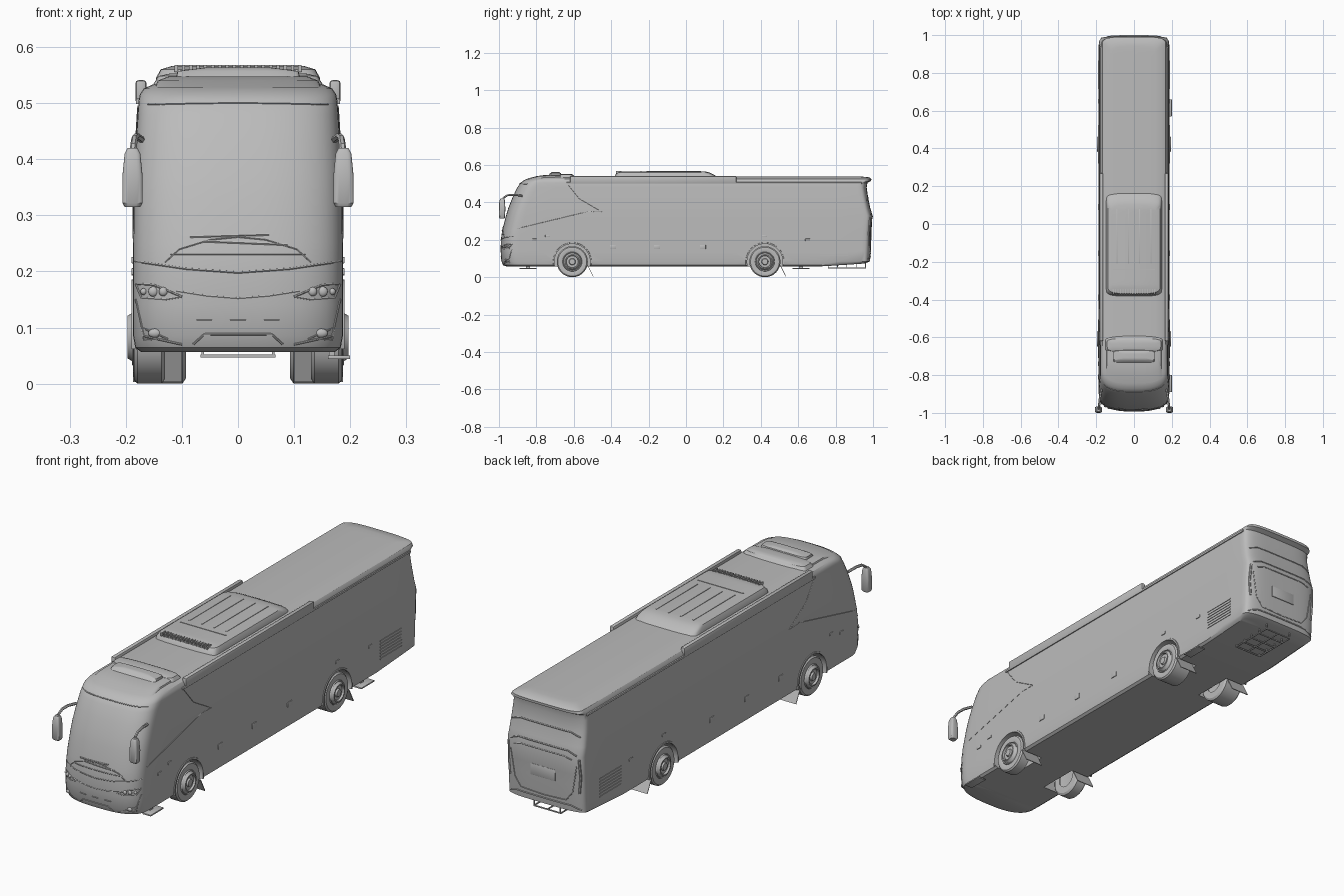
import bpy, bmesh
from math import sin, cos, pi, radians
from mathutils import Matrix, Vector

if "Cube" in bpy.data.objects:
    bpy.data.objects.remove(bpy.data.objects["Cube"])

grey = bpy.data.materials.new("plain_grey")
grey.use_nodes = True
grey.diffuse_color = (0.5, 0.5, 0.5, 1)
grey.node_tree.nodes["Principled BSDF"].inputs["Base Color"].default_value = (0.5, 0.5, 0.5, 1)
made = []


def link(name, mesh):
    ob = bpy.data.objects.new(name, mesh)
    bpy.context.collection.objects.link(ob)
    mesh.materials.clear()
    mesh.materials.append(grey)
    made.append(ob)
    return ob


def finish(name, bm):
    bmesh.ops.remove_doubles(bm, verts=bm.verts, dist=1e-5)
    bmesh.ops.recalc_face_normals(bm, faces=bm.faces)
    mesh = bpy.data.meshes.new(name)
    bm.to_mesh(mesh)
    bm.free()
    return link(name, mesh)


def bake(ob):
    """Evaluated copy of an object's mesh."""
    dg = bpy.context.evaluated_depsgraph_get()
    return bpy.data.meshes.new_from_object(ob.evaluated_get(dg))


def loft(name, rings, df, nf, dr, nr, at=(0, 0), k=9, warp=None):
    """Stack rounded plan outlines given as (z, half width, front y, rear y)."""
    bm = bmesh.new()
    loops = []
    for z, w, f, r in rings:
        arc = [(sin(pi / 2 * i / k), cos(pi / 2 * i / k)) for i in range(k + 1)]
        p, q = 2 / nf, 2 / nr
        half = [(w * s ** p, f + df * (1 - abs(c) ** p)) for s, c in arc]
        half += [(w, f + df + (r - dr - f - df) * i / 16) for i in range(1, 16)]
        half += [(w * s ** q, r - dr * (1 - abs(c) ** q)) for s, c in reversed(arc)]
        full = half + [(-x, y) for x, y in half[-2:0:-1]]
        loops.append([bm.verts.new((x + at[0], y + at[1], z + (warp(y, z) if warp else 0)))
                      for x, y in full])
    n, m = len(loops[0]), len(half)
    for a, b in zip(loops, loops[1:]):
        for i in range(n):
            j = (i + 1) % n
            bm.faces.new((a[i], a[j], b[j], b[i]))
    for ring in (loops[0], loops[-1]):
        for i in range(m - 1):
            ids = dict.fromkeys((i, i + 1, (n - i - 1) % n, (n - i) % n))
            bm.faces.new([ring[j] for j in ids])
    return finish(name, bm)


def lathe(name, profile, side, y, z, a0=0, a1=360, steps=48):
    """Spin an (x, radius) profile about a sideways axis."""
    bm = bmesh.new()
    cols = []
    for i in range(steps + 1):
        a = radians(a0 + (a1 - a0) * i / steps)
        cols.append([bm.verts.new((side * x, y + r * cos(a), z + r * sin(a))) for x, r in profile])
    for a, b in zip(cols, cols[1:]):
        for i in range(len(profile) - 1):
            bm.faces.new((a[i], a[i + 1], b[i + 1], b[i]))
    return finish(name, bm)


def box(name, lo, hi, bevel=0.0, rot=None):
    bm = bmesh.new()
    lo, hi = Vector(lo), Vector(hi)
    bmesh.ops.create_cube(bm, size=1, matrix=Matrix.Diagonal((*(hi - lo), 1)))
    if bevel:
        bmesh.ops.bevel(bm, geom=bm.edges[:], offset=bevel, segments=2, profile=0.5, affect='EDGES')
    mat = Matrix.Translation((lo + hi) / 2)
    bm.transform(mat @ rot if rot else mat)
    return finish(name, bm)


def sided_box(name, s, lo, hi, bevel=0.0, rot=None):
    xs = sorted((s * lo[0], s * hi[0]))
    return box(name, (xs[0], *lo[1:]), (xs[1], *hi[1:]), bevel, rot)


def tube(name, pts, r=0.0015):
    cu = bpy.data.curves.new(name, 'CURVE')
    cu.dimensions = '3D'
    cu.bevel_depth, cu.bevel_resolution, cu.use_fill_caps = r, 1, True
    sp = cu.splines.new('POLY')
    sp.points.add(len(pts) - 1)
    for p, co in zip(sp.points, pts):
        p.co = (*co, 1)
    ob = bpy.data.objects.new(name + "_path", cu)
    bpy.context.collection.objects.link(ob)
    mesh = bake(ob)
    bpy.data.objects.remove(ob)
    return link(name, mesh)


def lens(name, pos, size):
    bm = bmesh.new()
    bmesh.ops.create_uvsphere(bm, u_segments=20, v_segments=10, radius=1,
                              matrix=Matrix.Translation(pos) @ Matrix.Diagonal((*size, 1)))
    return finish(name, bm)


# Body shell: z, half width, front y, rear y
SHELL = [(0.056, 0.172, -0.955, 0.955), (0.064, 0.183, -0.978, 0.978), (0.085, 0.187, -0.987, 0.984),
         (0.14, 0.187, -0.991, 0.988), (0.20, 0.187, -0.990, 0.990), (0.25, 0.187, -0.983, 0.992),
         (0.33, 0.186, -0.962, 0.997), (0.37, 0.185, -0.950, 0.985), (0.43, 0.182, -0.926, 0.973),
         (0.48, 0.179, -0.902, 0.966), (0.505, 0.177, -0.885, 0.970), (0.515, 0.175, -0.872, 0.990),
         (0.526, 0.168, -0.850, 0.991), (0.534, 0.150, -0.805, 0.980), (0.538, 0.110, -0.720, 0.940)]
DF, NF, DR, NR = 0.10, 2.7, 0.05, 4.0
body = loft("body_shell", SHELL, DF, NF, DR, NR, k=12,
            warp=lambda y, z: 0.02 * max(0, (y - 0.7) / 0.3) if z < 0.07 else 0)


def ring_at(z):
    for a, b in zip(SHELL, SHELL[1:]):
        if a[0] <= z <= b[0]:
            t = (z - a[0]) / (b[0] - a[0])
            return [u + (v - u) * t for u, v in zip(a, b)]


def bow(x, w, d, n):
    return d * (1 - (1 - min(abs(x) / w, 0.985) ** n) ** (1 / n))


def front(x, z):
    _, w, f, _ = ring_at(z)
    return Vector((x, f + bow(x, w, DF, NF), z))


def rear(x, z):
    _, w, _, r = ring_at(z)
    return Vector((x, r - bow(x, w, DR, NR), z))


def flank(s, y, z):
    return Vector((s * ring_at(z)[1], y, z))


def line(name, where, pts, r=0.0015, sub=6):
    """Trim line laid on a body surface."""
    path = [Vector(a).lerp(Vector(b), i / sub) for a, b in zip(pts, pts[1:]) for i in range(sub)]
    path.append(Vector(pts[-1]))
    return tube(name, [where(*p) for p in path], r)


# Wheel wells
AXLES = (("front", -0.608, 0.13), ("rear", 0.422, 0.093))
for axle, y, _ in AXLES:
    for s in (-1, 1):
        bm = bmesh.new()
        bmesh.ops.create_cone(bm, cap_ends=True, segments=48, radius1=0.097, radius2=0.097, depth=0.15,
                              matrix=Matrix.Translation((s * 0.16, y, 0.083)) @ Matrix.Rotation(pi / 2, 4, 'Y'))
        cutter = finish("well_cutter", bm)
        cutter.hide_render = True
        mod = body.modifiers.new("well", 'BOOLEAN')
        mod.object, mod.operation, mod.solver = cutter, 'DIFFERENCE', 'EXACT'
        body.data = bake(body)
        body.modifiers.clear()
        made.remove(cutter)
        bpy.data.objects.remove(cutter)

# Wheels, arch trims and mud flaps
for axle, y, inner in AXLES:
    for s in (-1, 1):
        lathe(axle + "_tyre", [(inner, 0.045), (inner, 0.074), (inner + 0.006, 0.083), (0.179, 0.083),
                               (0.185, 0.077), (0.187, 0.062), (0.184, 0.052)], s, y, 0.083)
        lathe(axle + "_rim", [(0.184, 0.052), (0.189, 0.050), (0.186, 0.046), (0.190, 0.042), (0.197, 0.038),
                              (0.197, 0.033), (0.188, 0.031), (0.188, 0.018), (0.195, 0.015),
                              (0.196, 0.0)], s, y, 0.083)
        lathe(axle + "_rim_back", [(inner + 0.004, 0.046), (inner + 0.01, 0.0)], s, y, 0.083)
        lathe(axle + "_arch_trim", [(0.180, 0.095), (0.190, 0.095), (0.190, 0.102), (0.180, 0.105),
                                    (0.180, 0.095)], s, y, 0.083, -12, 192)
        sided_box(axle + "_mud_flap", s, (0.1, y + 0.096, 0.0), (0.187, y + 0.099, 0.066),
                  rot=Matrix.Rotation(radians(27), 4, 'X'))

# Roof: front cap, ridge, hatch and cooling pod
loft("roof_front_cap", [(0.528, 0.148, -0.845, -0.585), (0.540, 0.143, -0.80, -0.595),
                        (0.547, 0.125, -0.75, -0.605)], 0.06, 3, 0.03, 3)
loft("roof_ridge", [(0.532, 0.152, -0.69, -0.595), (0.548, 0.142, -0.68, -0.605),
                    (0.553, 0.12, -0.67, -0.615)], 0.03, 3, 0.02, 3)
loft("roof_hatch", [(0.535, 0.112, -0.745, -0.66), (0.557, 0.108, -0.725, -0.67),
                    (0.563, 0.06, -0.715, -0.68)], 0.02, 5, 0.02, 5)
loft("cooling_pod", [(0.530, 0.148, -0.385, 0.170), (0.545, 0.146, -0.380, 0.155),
                     (0.560, 0.138, -0.368, 0.125), (0.566, 0.118, -0.345, 0.100)], 0.045, 4, 0.05, 4)
for i in range(18):
    x = -0.11 + i * 0.22 / 17
    box("pod_louvre", (x - 0.003, -0.374, 0.555), (x + 0.003, -0.345, 0.568))
for x in (-0.09, -0.03, 0.03, 0.09):
    box("pod_rib", (x - 0.003, -0.21, 0.564), (x + 0.003, 0.08, 0.568), 0.001)
box("pod_seam", (-0.11, -0.243, 0.564), (0.11, -0.238, 0.568))

for s in (-1, 1):
    # Roof rails and gutters
    sided_box("roof_rail", s, (0.163, -0.62, 0.500), (0.183, 0.27, 0.541), 0.006)
    sided_box("gutter", s, (0.17, -0.64, 0.498), (0.182, 0.94, 0.508), 0.002)
    # Mirrors
    tube("mirror_arm", [(s * x, y, z) for x, y, z in ((0.172, -0.875, 0.435), (0.18, -0.92, 0.441), (0.184, -0.955, 0.438),
                                                     (0.186, -0.975, 0.425), (0.188, -0.981, 0.40))], 0.006)
    loft("mirror_housing", [(0.315, 0.014, -0.014, 0.012), (0.322, 0.018, -0.018, 0.015), (0.37, 0.018, -0.018, 0.016),
                            (0.41, 0.014, -0.016, 0.014), (0.42, 0.009, -0.01, 0.01)],
         0.008, 3, 0.008, 3, at=(s * 0.188, -0.982), k=5)
    # Headlights and fog lights
    for x, r in ((0.133, 0.008), (0.151, 0.009), (0.168, 0.006)):
        lens("headlight_lens", front(s * x, 0.164), (r, 0.006, r))
    lens("fog_light", front(s * 0.148, 0.09), (0.012, 0.006, 0.008))
    line("headlight_frame", front, [(s * x, z) for x, z in ((0.10, 0.155), (0.13, 0.15), (0.172, 0.153), (0.182, 0.178),
                                                           (0.15, 0.176), (0.10, 0.155))], 0.002)
    line("bumper_crease", front, [(s * 0.182, 0.15), (s * 0.168, 0.085), (s * 0.10, 0.07)], 0.002)
    line("fog_light_frame", front, [(s * 0.125, 0.08), (s * 0.168, 0.078), (s * 0.172, 0.1), (s * 0.125, 0.08)])
    line("wiper_arm", front, [(s * 0.13, 0.217), (s * 0.105, 0.24), (s * 0.05, 0.257), (0, 0.262)], 0.002)
    # Flank window fin, panel handles and engine grille
    on_side = lambda y, z, s=s: flank(s, y, z)
    line("window_fin", on_side, [(-0.63, 0.495), (-0.57, 0.42), (-0.45, 0.35), (-0.52, 0.352), (-0.9, 0.26)])
    for y in (-0.39, -0.155, 0.09):
        sided_box("locker_handle", s, (0.184, y - 0.016, 0.15), (0.19, y + 0.016, 0.172), 0.002)
    for y, z in ((-0.81, 0.2), (-0.74, 0.22), (0.42, 0.22), (0.65, 0.2)):
        sided_box("side_marker", s, (0.184, y - 0.013, z - 0.006), (0.19, y + 0.013, z + 0.006), 0.002)
    for i in range(7):
        z = 0.115 + i * 0.013
        sided_box("engine_grille_slat", s, (0.184, 0.715, z), (0.1895, 0.865, z + 0.005))
    # Tail lights
    line("tail_light", rear, [(s * 0.17, 0.32), (s * 0.174, 0.24), (s * 0.168, 0.17)], 0.005)
    line("rear_crease", rear, [(s * 0.16, 0.29), (s * 0.14, 0.17), (s * 0.11, 0.13), (0, 0.125)], 0.002)

# Front trim and wiper blades
for name, z0, z1, x in (("belt_crease", 0.198, 0.218, 0.183), ("nose_crease", 0.152, 0.165, 0.11),
                        ("screen_base", 0.231, 0.231, 0.12), ("screen_top", 0.501, 0.498, 0.16)):
    line(name, front, [(-x, z1), (-x / 2, (z0 * 2 + z1) / 3), (0, z0), (x / 2, (z0 * 2 + z1) / 3), (x, z1)], 0.002)
line("left_wiper_blade", front, [(-0.06, 0.254), (0.088, 0.248)], 0.0025)
line("right_wiper_blade", front, [(-0.085, 0.262), (0.055, 0.266)], 0.0025)
line("bumper_intake", front, [(-0.08, 0.07), (-0.06, 0.088), (0.06, 0.088), (0.08, 0.07)], 0.002)
for x in (-0.06, 0, 0.06):
    line("grille_bar", front, [(x - 0.014, 0.113), (x + 0.014, 0.113)], 0.002)

# Rear trim
for name, z0, z1, x in (("rear_window_base", 0.41, 0.425, 0.165), ("rear_ledge", 0.335, 0.35, 0.16),
                        ("rear_vent", 0.315, 0.325, 0.14), ("rear_bumper", 0.095, 0.11, 0.175)):
    line(name, rear, [(-x, z0), (-x * 0.75, z1), (x * 0.75, z1), (x, z0)], 0.003)
box("plate_panel", (-0.06, 0.98, 0.2), (0.06, 0.993, 0.25), 0.002)

# Underside frame and door steps
for x in (-0.065, 0, 0.065):
    box("under_frame_rail", (x - 0.002, 0.76, 0.047), (x + 0.002, 0.96, 0.052))
for i in range(5):
    y = 0.76 + i * 0.05
    box("under_frame_bar", (-0.065, y - 0.002, 0.047), (0.065, y + 0.002, 0.052))
    for x in (-0.063, 0.063):
        box("under_frame_post", (x - 0.002, y - 0.002, 0.047), (x + 0.002, y + 0.002, 0.076))
for y in (-0.845, 0.615):
    box("door_step", (0.16, y - 0.045, 0.044), (0.2, y + 0.045, 0.05), 0.001)
    box("door_step_bracket", (0.162, y - 0.01, 0.048), (0.172, y + 0.01, 0.062))

bpy.ops.object.select_all(action='DESELECT')
for ob in made:
    ob.select_set(True)
bpy.context.view_layer.objects.active = body
bpy.ops.object.shade_smooth_by_angle(angle=radians(32))
